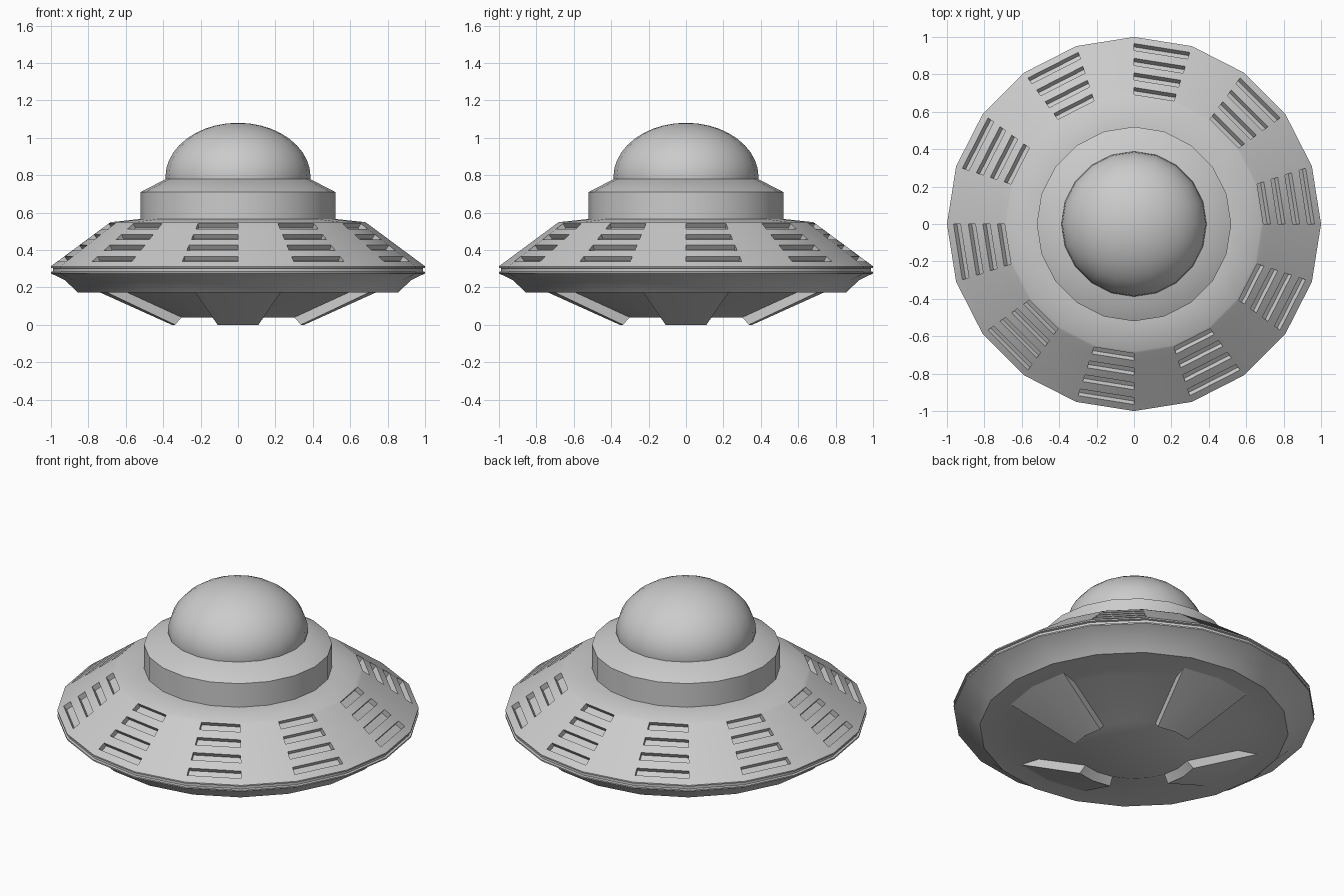
import bpy, bmesh
from math import sin, cos, pi, radians

if "Cube" in bpy.data.objects:
    bpy.data.objects.remove(bpy.data.objects["Cube"])

SIDES = 20
STEP = 2 * pi / SIDES


def finish(bm, name, angle=30):
    mesh = bpy.data.meshes.new(name)
    bm.to_mesh(mesh)
    bm.free()
    ob = bpy.data.objects.new(name, mesh)
    bpy.context.collection.objects.link(ob)
    bpy.ops.object.select_all(action='DESELECT')
    ob.select_set(True)
    bpy.context.view_layer.objects.active = ob
    bpy.ops.object.shade_smooth_by_angle(angle=radians(angle))
    return ob


def lathe(profile):
    """Revolve (r, z) points; returns the bmesh and faces keyed by (band, segment)."""
    bm = bmesh.new()
    rings = []
    for r, z in profile:
        if r == 0:
            rings.append([bm.verts.new((0, 0, z))] * SIDES)
        else:
            rings.append([bm.verts.new((r * cos(i * STEP), r * sin(i * STEP), z))
                          for i in range(SIDES)])
    faces = {}
    for b, (lo, hi) in enumerate(zip(rings, rings[1:])):
        for i in range(SIDES):
            j = (i + 1) % SIDES
            quad = list(dict.fromkeys((lo[i], lo[j], hi[j], hi[i])))
            faces[b, i] = bm.faces.new(quad)
    bmesh.ops.recalc_face_normals(bm, faces=bm.faces[:])
    return bm, faces


# Saucer hull: underside cone, lip, grooved rim, then the slotted slope
profile = [(0, .04), (.317, .04), (.62, .172), (.855, .172), (.925, .238),
           (1, .275), (1, .283), (.988, .286), (.988, .302), (1, .305), (1, .313)]
slot_bands = []
for r_out, r_in in ((.965, .928), (.886, .848), (.808, .770), (.730, .692)):
    slot_bands.append(len(profile))
    for r in (r_out, r_in):
        profile.append((r, .313 + (1 - r) * .74))
profile += [(.68, .549), (.52, .566), (0, .566)]
bm, faces = lathe(profile)

# Recessed slots, four to every second panel
slots = [faces[b, i] for b in slot_bands for i in range(0, SIDES, 2)]
for f in bmesh.ops.extrude_discrete_faces(bm, faces=slots)['faces']:
    bmesh.ops.translate(bm, verts=f.verts[:], vec=f.normal * -.03)
finish(bm, "saucer_hull")

# Collar under the dome
bm, _ = lathe([(0, .56), (.52, .56), (.52, .71), (.385, .78), (0, .78)])
finish(bm, "collar")

# Smooth dome
dome = [(.388 * cos(t * pi / 20), .79 + .29 * sin(t * pi / 20)) for t in range(10)]
bm, _ = lathe([(0, .775), (.386, .775)] + dome + [(0, 1.08)])
finish(bm, "dome", 40)

# Four raised wedge panels on the underside cone, each two segments wide
section = [(.315, .042), (.354, 0), (.74, .174), (.62, .174)]
for n, name in enumerate(("right", "back", "left", "front")):
    bm = bmesh.new()
    rows = [[bm.verts.new((r * cos(a), r * sin(a), z)) for r, z in section]
            for a in (n * pi / 2 + k * STEP for k in (-1, 0, 1))]
    for p, q in zip(rows, rows[1:]):
        for i in range(4):
            j = (i + 1) % 4
            bm.faces.new((p[i], p[j], q[j], q[i]))
    bm.faces.new(rows[0])
    bm.faces.new(rows[2])
    bmesh.ops.recalc_face_normals(bm, faces=bm.faces[:])
    finish(bm, name + "_underside_panel")
